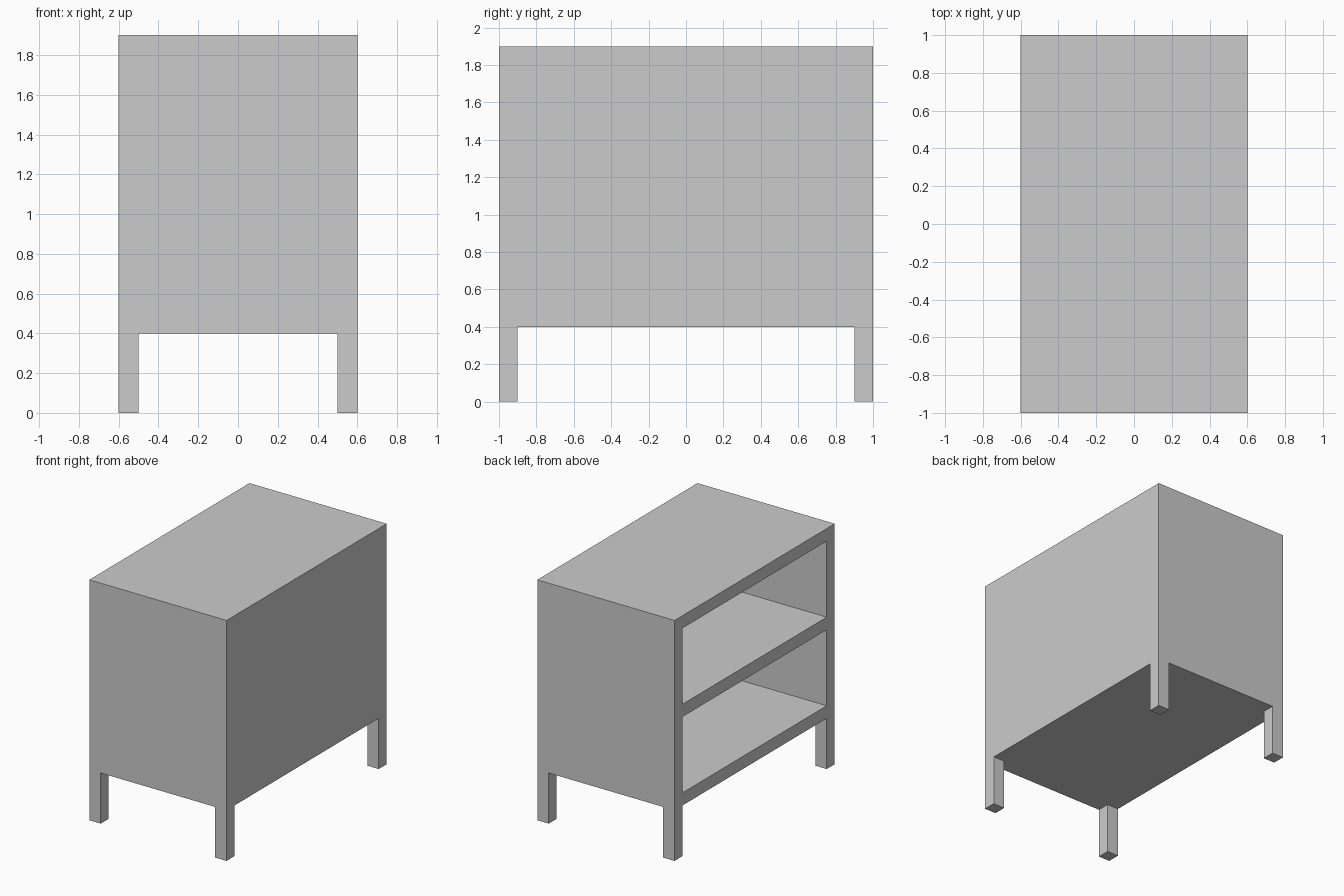
import bpy, bmesh
from mathutils import Vector

if "Cube" in bpy.data.objects:
    bpy.data.objects.remove(bpy.data.objects["Cube"])

W, D, H = 0.6, 1.0, 1.9      # half width, half depth, total height
T, LEG = 0.1, 0.4            # board thickness, leg height

bm = bmesh.new()


def cut(axis, value):
    """Score the whole mesh with a plane across the given axis."""
    co, no = Vector((0, 0, 0)), Vector((0, 0, 0))
    co[axis], no[axis] = value, 1
    bmesh.ops.bisect_plane(bm, geom=bm.verts[:] + bm.edges[:] + bm.faces[:],
                           plane_co=co, plane_no=no)


def pull(faces, offset):
    """Extrude each face on its own along an offset."""
    for f in bmesh.ops.extrude_discrete_faces(bm, faces=faces)["faces"]:
        bmesh.ops.translate(bm, verts=f.verts[:], vec=offset)


# Solid carcass block
bmesh.ops.create_cube(bm, size=1)
for v in bm.verts:
    v.co = (v.co.x * 2 * W, v.co.y * 2 * D, (LEG + H) / 2 + v.co.z * (H - LEG))

# Guide cuts for boards, shelf and legs
for s in (-1, 1):
    cut(0, s * (W - T))
    cut(1, s * (D - T))
for z in (0.5, 1.1, 1.2, 1.8):
    cut(2, z)

# Two open compartments on the -x side
bays = []
for f in bm.faces:
    c = f.calc_center_median()
    if c.x < -W + 0.001 and abs(c.y) < 0.1 and min(abs(c.z - 0.8), abs(c.z - 1.5)) < 0.01:
        bays.append(f)
pull(bays, Vector((2 * W - T, 0, 0)))

# Four corner legs, flush with the sides
feet = []
for f in bm.faces:
    c = f.calc_center_median()
    if c.z < LEG + 0.001 and abs(c.x) > W - T and abs(c.y) > D - T:
        feet.append(f)
pull(feet, Vector((0, 0, -LEG)))

# Merge the guide cuts back into flat panels
bmesh.ops.dissolve_limit(bm, angle_limit=0.01, verts=bm.verts[:], edges=bm.edges[:])
bmesh.ops.recalc_face_normals(bm, faces=bm.faces[:])

mesh = bpy.data.meshes.new("shelf_cabinet")
bm.to_mesh(mesh)
bm.free()
bpy.context.collection.objects.link(bpy.data.objects.new("shelf_cabinet", mesh))
